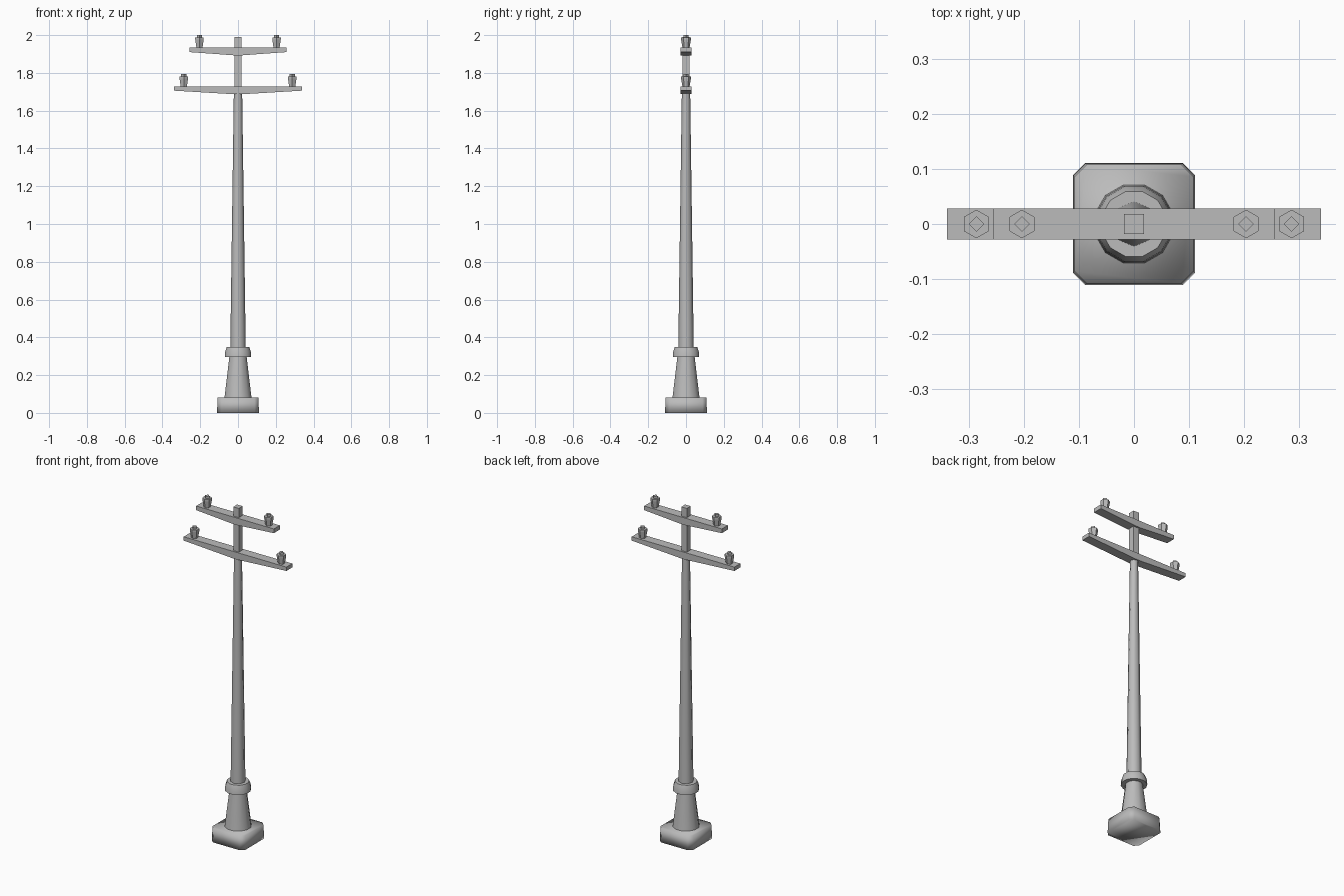
import bpy, bmesh, math

if "Cube" in bpy.data.objects:
    bpy.data.objects.remove(bpy.data.objects["Cube"], do_unlink=True)

concrete = bpy.data.materials.new("grey_concrete")
concrete.use_nodes = True
GREY = (0.5, 0.5, 0.5, 1)
concrete.diffuse_color = GREY
concrete.node_tree.nodes["Principled BSDF"].inputs["Base Color"].default_value = GREY


def finish(name, bm, smooth=None):
    bmesh.ops.recalc_face_normals(bm, faces=bm.faces)
    mesh = bpy.data.meshes.new(name)
    bm.to_mesh(mesh)
    bm.free()
    obj = bpy.data.objects.new(name, mesh)
    bpy.context.collection.objects.link(obj)
    mesh.materials.append(concrete)
    if smooth is not None:
        bpy.ops.object.select_all(action='DESELECT')
        obj.select_set(True)
        bpy.context.view_layer.objects.active = obj
        bpy.ops.object.shade_smooth_by_angle(angle=math.radians(smooth))
    return obj


def loft(bm, outlines):
    """Join closed outlines of equal length and cap both ends."""
    rings = [[bm.verts.new(p) for p in outline] for outline in outlines]
    for low, high in zip(rings, rings[1:]):
        for i in range(len(low)):
            j = (i + 1) % len(low)
            bm.faces.new((low[i], low[j], high[j], high[i]))
    bm.faces.new(rings[0][::-1])
    bm.faces.new(rings[-1])


def ring(r, z, sides, turn, x=0):
    angles = [turn + math.tau * i / sides for i in range(sides)]
    return [(x + r * math.cos(a), r * math.sin(a), z) for a in angles]


def turned(name, profile, sides, turn=0, x=0, smooth=None):
    bm = bmesh.new()
    loft(bm, [ring(r, z, sides, turn, x) for r, z in profile])
    return finish(name, bm, smooth)


# Square footing with cut corners
def footing_outline(h, c, z):
    return [(h, c - h, z), (h, h - c, z), (h - c, h, z), (c - h, h, z),
            (-h, h - c, z), (-h, c - h, z), (c - h, -h, z), (h - c, -h, z)]


bm = bmesh.new()
loft(bm, [footing_outline(0.111, 0.022, 0), footing_outline(0.108, 0.022, 0.082)])
finish("footing", bm, 95)

# Flared skirt, collar, tapering shaft and square top post
flat12 = math.pi / 12
turned("skirt", [(0.074, 0.08), (0.047, 0.3)], 12, flat12, smooth=40)
turned("collar", [(0.072, 0.297), (0.07, 0.325), (0.061, 0.35)], 12, flat12, smooth=40)
turned("shaft", [(0.041, 0.34), (0.022, 1.7)], 8, smooth=50)
turned("top_post", [(0.026, 1.69), (0.026, 1.99)], 4, math.pi / 4)


# Crossarms: level top, underside deepening to the middle
def crossarm(name, half, top, end, middle):
    side = [(-half, top), (-half, end), (-0.02, middle),
            (0.02, middle), (half, end), (half, top)]
    bm = bmesh.new()
    loft(bm, [[(x, y, z) for x, z in side] for y in (-0.028, 0.028)])
    finish(name, bm)


for level, half, top, end, middle, pin_x in (
        ("lower", 0.34, 1.729, 1.706, 1.687, 0.287),
        ("upper", 0.257, 1.935, 1.91, 1.893, 0.204)):
    crossarm(level + "_crossarm", half, top, end, middle)
    # Hexagonal insulators with a small square knob
    for side, x in (("left", pin_x), ("right", -pin_x)):
        turned(f"{level}_{side}_insulator",
               [(0.019, top), (0.026, top + 0.042), (0.026, top + 0.053)],
               6, math.pi / 6, x)
        turned(f"{level}_{side}_knob",
               [(0.014, top + 0.05), (0.014, top + 0.066)], 4, 0, x)
